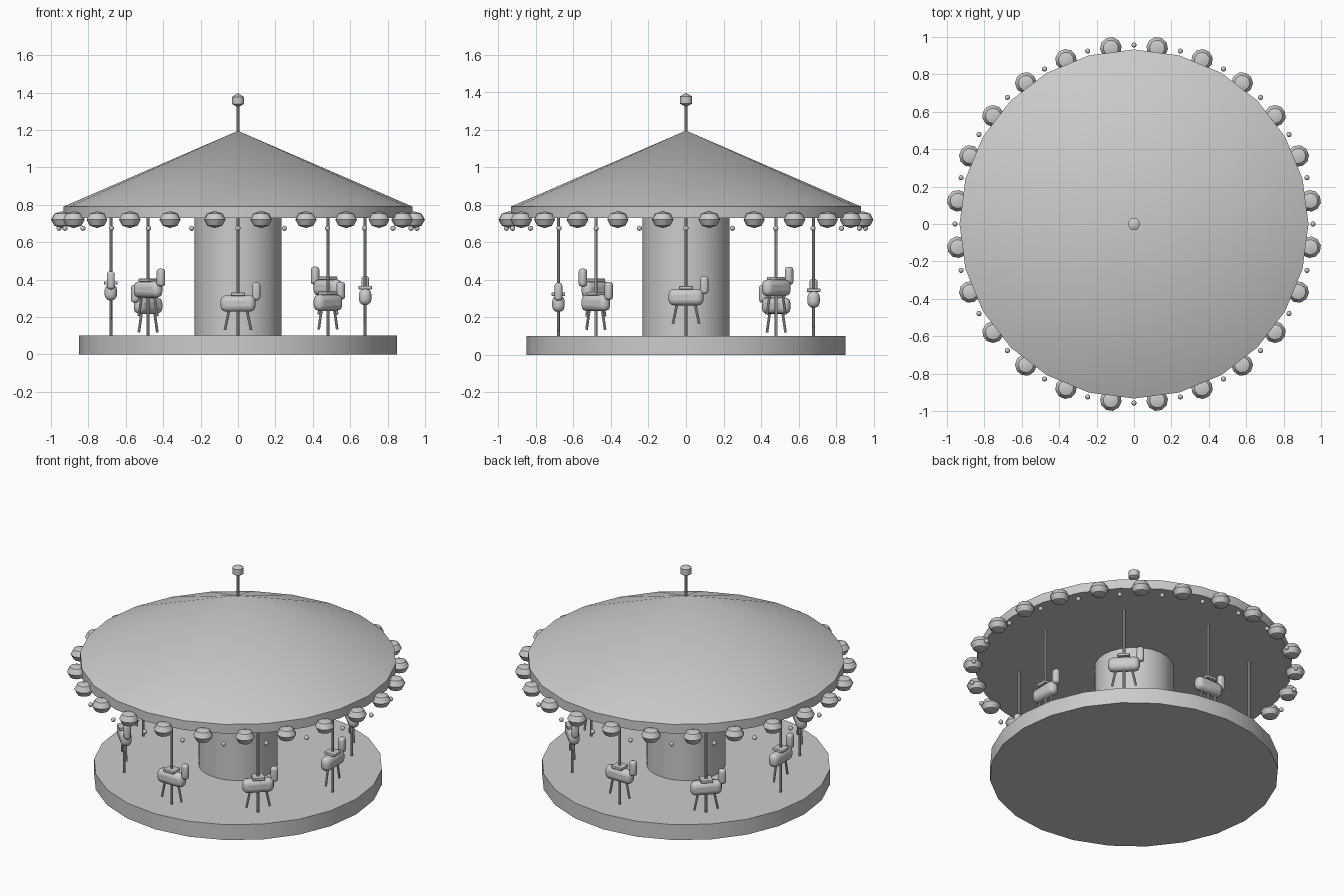
import bpy
from math import sin, cos, pi, radians
from mathutils import Vector, Matrix

cube = bpy.data.objects.get("Cube")
if cube:
    bpy.data.objects.remove(cube, do_unlink=True)

grey = bpy.data.materials.new("plain_grey")
grey.use_nodes = True
GREY = (0.6, 0.6, 0.6, 1)
grey.diffuse_color = GREY
grey.node_tree.nodes["Principled BSDF"].inputs["Base Color"].default_value = GREY


def finish(name, matrix=None):
    """Name, colour and smooth the active object, then place it."""
    ob = bpy.context.object
    ob.name = name
    ob.data.materials.append(grey)
    bpy.ops.object.shade_smooth_by_angle(angle=radians(40))
    if matrix:
        ob.matrix_world = matrix @ ob.matrix_basis
    return ob


def drum(name, radius, bottom, top, tip=None, sides=24):
    """Upright cylinder, or a cone when tip is given."""
    bpy.ops.mesh.primitive_cone_add(
        vertices=sides, radius1=radius, radius2=radius if tip is None else tip,
        depth=top - bottom, location=(0, 0, (bottom + top) / 2))
    return finish(name)


def rod(name, start, end, radius, matrix=None):
    a, b = Vector(start), Vector(end)
    bpy.ops.mesh.primitive_cylinder_add(
        vertices=8, radius=radius, depth=(b - a).length, location=(a + b) / 2,
        rotation=(b - a).to_track_quat('Z', 'Y').to_euler())
    return finish(name, matrix)


def ball(name, centre, radius, rings, squash=1, matrix=None):
    bpy.ops.mesh.primitive_uv_sphere_add(
        segments=10, ring_count=rings, radius=radius, location=centre)
    bpy.context.object.scale.z = squash
    ob = finish(name, matrix)
    ob.data.shade_smooth()
    return ob


def block(name, centre, size, bevel, matrix):
    """Box with rounded edges."""
    bpy.ops.mesh.primitive_cube_add(size=1, location=centre)
    ob = bpy.context.object
    ob.data.transform(Matrix.Diagonal((*size, 1)))
    mod = ob.modifiers.new("round", 'BEVEL')
    mod.width = bevel
    mod.segments = 3
    return finish(name, matrix)


# Platform, centre column and canopy
drum("platform", 0.85, 0, 0.1)
drum("centre_column", 0.233, 0.1, 0.74)
drum("canopy_rim", 0.933, 0.73, 0.79)
drum("canopy_roof", 0.933, 0.79, 1.195, tip=0)

# Finial
rod("finial_pole", (0, 0, 1.17), (0, 0, 1.34), 0.008)
ball("finial_ball", (0, 0, 1.358), 0.038, 3)

# Scallops and lamps around the rim
for i in range(24):
    turn = Matrix.Rotation(i * pi / 12, 4, 'Z')
    half = Matrix.Rotation((i + 0.5) * pi / 12, 4, 'Z')
    ball("rim_scallop", (0.95, 0, 0.72), 0.058, 4, 0.78, half)
    ball("rim_lamp", (0.957, 0, 0.674), 0.014, 6, 1, turn)

# Eight mounts at staggered heights, each facing counter-clockwise
for i in range(8):
    angle = i * pi / 4
    h = 0.307 + 0.05 * sin(1.7 * i)
    spot = Matrix.Translation((0.68 * cos(angle), 0.68 * sin(angle), 0))
    ride = spot @ Matrix.Rotation(angle + pi / 2, 4, 'Z')
    rod("ride_pole", (0, 0, 0.1), (0, 0, 0.735), 0.008, ride)
    block("mount_body", (0, 0, h), (0.187, 0.066, 0.088), 0.03, ride)
    block("mount_head", (0.097, 0, h + 0.064), (0.044, 0.042, 0.096), 0.017, ride)
    block("mount_saddle", (0, 0, h + 0.05), (0.074, 0.072, 0.018), 0.004, ride)
    for side in (-1, 1):
        rod("mount_leg", (side * 0.047, 0, h - 0.03),
            (side * 0.07, 0, h - 0.142), 0.007, ride)
